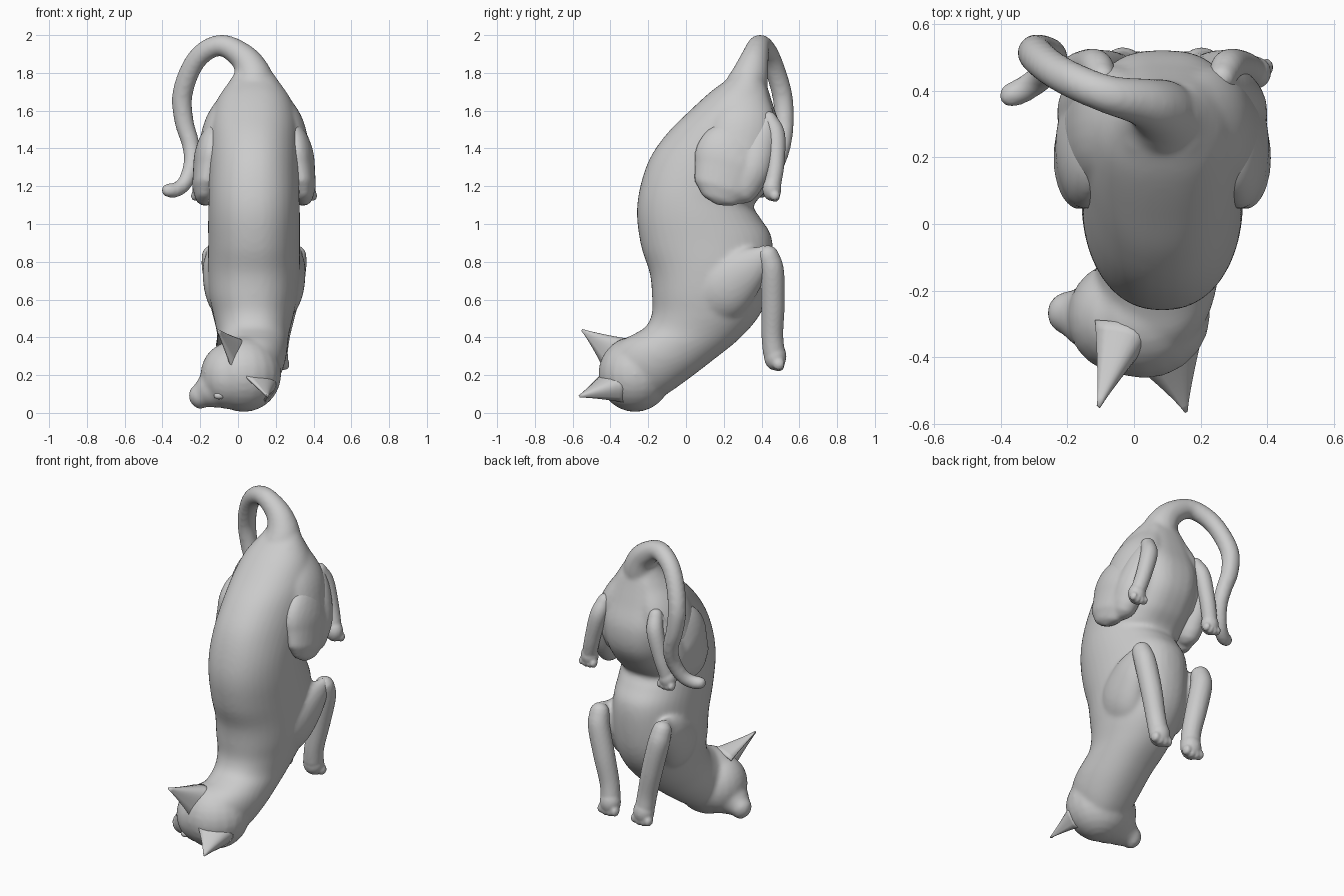
import bpy, bmesh, math
from mathutils import Vector, Matrix

if "Cube" in bpy.data.objects:
    bpy.data.objects.remove(bpy.data.objects["Cube"])

CX = 0.085  # symmetry plane of the trunk


def spline(pts, n=6):
    """Catmull-Rom resampling of tuples of any length."""
    pts = [Vector(p) for p in pts]
    p = [pts[0] * 2 - pts[1]] + pts + [pts[-1] * 2 - pts[-2]]
    out = []
    for i in range(1, len(p) - 2):
        a, b, c, d = p[i - 1:i + 3]
        for k in range(n):
            t = k / n
            out.append(0.5 * (2 * b + (c - a) * t + (2 * a - 5 * b + 4 * c - d) * t * t
                              + (3 * b - a - 3 * c + d) * t ** 3))
    return out + [pts[-1]]


def skin(bm, rings):
    """Bridge closed rings of points and cap both ends."""
    vs = [[bm.verts.new(p) for p in r] for r in rings]
    n = len(vs[0])
    for a, b in zip(vs, vs[1:]):
        for i in range(n):
            j = (i + 1) % n
            bm.faces.new((a[i], a[j], b[j], b[i]))
    bm.faces.new(vs[0][::-1])
    bm.faces.new(vs[-1])


def tube(bm, pts, flat=1.0, ref=(1, 0, 0), n=24):
    """Round-ended tube through (x, y, z, radius); flat scales it along ref."""
    path = spline(pts)
    ref = Vector(ref)
    caps = [math.radians(a) for a in (85, 60, 30)]
    d0 = (path[0].xyz - path[1].xyz).normalized()
    d1 = (path[-1].xyz - path[-2].xyz).normalized()
    stations = [(path[0].xyz + d0 * path[0][3] * math.sin(a), path[0][3] * math.cos(a), -d0) for a in caps]
    for i, p in enumerate(path):
        t = path[min(i + 1, len(path) - 1)].xyz - path[max(i - 1, 0)].xyz
        stations.append((p.xyz, p[3], t.normalized()))
    stations += [(path[-1].xyz + d1 * path[-1][3] * math.sin(a), path[-1][3] * math.cos(a), d1)
                 for a in reversed(caps)]
    rings = []
    for c, r, t in stations:
        u = (ref - t * ref.dot(t)).normalized()
        v = t.cross(u)
        rings.append([c + u * r * flat * math.cos(k * math.tau / n) + v * r * math.sin(k * math.tau / n)
                      for k in range(n)])
    skin(bm, rings)


def ball(bm, c, r):
    r = r if isinstance(r, tuple) else (r, r, r)
    bmesh.ops.create_uvsphere(bm, u_segments=20, v_segments=14, radius=1,
                              matrix=Matrix.Translation(c) @ Matrix.Diagonal((*r, 1)))


def finish(name, bm, voxel=0, smooth=0):
    bmesh.ops.recalc_face_normals(bm, faces=bm.faces)
    me = bpy.data.meshes.new(name)
    bm.to_mesh(me)
    bm.free()
    ob = bpy.data.objects.new(name, me)
    bpy.context.collection.objects.link(ob)
    if voxel:
        m = ob.modifiers.new("blend", 'REMESH')
        m.mode = 'VOXEL'
        m.voxel_size = voxel
        m.use_smooth_shade = True
    if smooth:
        m = ob.modifiers.new("soften", 'SMOOTH')
        m.factor, m.iterations = 0.5, smooth
    for f in me.polygons:
        f.use_smooth = True
    return ob


def on(s, pts):
    """Place leg points on side s of the trunk."""
    return [(CX + s * x, y, z, r) for x, y, z, r in pts]


# Trunk and neck: back point (y, z), belly point (y, z), centre x, half width
trunk = [
    (.30, 1.86, .41, 1.83, .08, .07), (.235, 1.78, .43, 1.73, .085, .13),
    (.13, 1.70, .475, 1.59, .085, .20), (.015, 1.595, .52, 1.45, .085, .235),
    (-.10, 1.48, .51, 1.31, .085, .24), (-.19, 1.35, .44, 1.19, .085, .24),
    (-.242, 1.20, .36, 1.10, .085, .24), (-.26, 1.05, .395, 1.03, .085, .243),
    (-.237, .88, .45, .94, .085, .243), (-.192, .74, .46, .81, .085, .243),
    (-.18, .62, .44, .64, .082, .235), (-.18, .53, .385, .51, .082, .213),
    (-.21, .46, .28, .39, .08, .192), (-.27, .42, .15, .285, .08, .183),
    (-.33, .39, .02, .185, .07, .182), (-.38, .35, -.10, .10, .055, .17),
    (-.42, .29, -.20, .045, .04, .13)]
bm = bmesh.new()
rings = []
for i, (yb, zb, yf, zf, cx, w) in enumerate(spline(trunk, 5)):
    c = Vector((cx, (yb + yf) / 2, (zb + zf) / 2))
    h = Vector((0, (yf - yb) / 2, (zf - zb) / 2))
    ring = []
    for k in range(40):
        ca, sa = math.cos(k * math.tau / 40), math.sin(k * math.tau / 40)
        e = .72 if sa > 0 and 5 < i < 30 else .88  # squarer rump and belly
        ring.append(c + Vector((w * math.copysign(abs(ca) ** e, ca), 0, 0)) + h * sa)
    rings.append(ring)
skin(bm, rings)
# Head, cheeks and muzzle, turned towards -x
ball(bm, (.03, -.27, .205), (.20, .195, .20))
ball(bm, (-.05, -.28, .195), (.15, .165, .175))
tube(bm, [(-.08, -.28, .15, .125), (-.15, -.275, .115, .098), (-.195, -.268, .092, .068)], ref=(0, 0, 1))
ball(bm, (-.20, -.265, .09), (.055, .062, .07))
# Tail
tube(bm, [(.085, .31, 1.70, .12), (.08, .34, 1.79, .098), (.03, .365, 1.88, .074), (-.08, .39, 1.945, .058),
          (-.18, .43, 1.91, .055), (-.25, .47, 1.82, .054), (-.295, .51, 1.68, .054), (-.285, .52, 1.54, .051),
          (-.25, .51, 1.42, .047), (-.245, .48, 1.32, .044), (-.28, .44, 1.22, .041), (-.33, .405, 1.18, .04),
          (-.37, .387, 1.178, .038)], ref=(0, 1, 0))
for s in (1, -1):
    # Shoulders and upper arms
    tube(bm, on(s, [(.10, .08, .57, .15), (.145, .19, .66, .175), (.19, .31, .755, .13), (.22, .415, .83, .06)]),
         flat=.66)
    # Hips
    tube(bm, on(s, [(.08, .31, 1.67, .13), (.14, .30, 1.53, .18), (.175, .27, 1.38, .19)]), flat=.66)
finish("body_head_tail", bm, 0.012, 10)

# Closed eyelids
bm = bmesh.new()
ball(bm, (-.165, -.345, .215), (.016, .028, .02))
ball(bm, (-.10, -.39, .09), (.028, .018, .018))
finish("eyelids", bm)


# Ears: flared shells from a base arc A-C-B up to the tip
def ear(name, a, c, b, tip):
    a, b, c, tip = map(Vector, (a, b, c, tip))
    ctrl = c * 2 - (a + b) / 2
    mid = (a + b + c) / 3
    bm = bmesh.new()
    rows = []
    for j in range(10):
        s = j / 9 * 0.97
        row = []
        for i in range(13):
            t = i / 12
            p = a * (1 - t) ** 2 + ctrl * 2 * t * (1 - t) + b * t * t
            row.append(bm.verts.new(mid.lerp(tip, s) + (p - mid) * (1 - s) ** 1.15))
        rows.append(row)
    for r, q in zip(rows, rows[1:]):
        for i in range(12):
            bm.faces.new((r[i], r[i + 1], q[i + 1], q[i]))
    ob = finish(name, bm)
    m = ob.modifiers.new("thickness", 'SOLIDIFY')
    m.thickness, m.offset = 0.012, 0


ear("ear_upper", (-.115, -.29, .355), (.03, -.33, .375), (-.03, -.43, .23), (-.11, -.555, .44))
ear("ear_lower", (.01, -.43, .22), (.19, -.35, .18), (.14, -.33, .06), (.155, -.57, .085))


# Paw hanging downwards, with four toes
def paw(bm, x, y, z, r):
    ball(bm, (x, y, z), (r, r * .95, r * 1.2))
    for k in (-1.5, -.5, .5, 1.5):
        drop = r * (.85 - .12 * abs(k))
        ball(bm, (x + k * r * .5, y + r * .3, z - drop), (r * .36, r * .5, r * .5))


for side, s in (("right", 1), ("left", -1)):
    # Thigh and knee
    bm = bmesh.new()
    tube(bm, on(s, [(.16, .37, 1.54, .10), (.195, .31, 1.44, .165), (.222, .245, 1.35, .198),
                    (.238, .218, 1.27, .18)]), flat=.48)
    # Folded shin
    tube(bm, on(s, [(.24, .30, 1.20, .095), (.235, .35, 1.30, .10), (.205, .395, 1.44, .085), (.185, .43, 1.55, .045)]),
         flat=.78)
    finish(side + "_thigh", bm, .012, 6)
    # Hind foot from hock to toes
    bm = bmesh.new()
    tube(bm, on(s, [(.18, .44, 1.555, .042), (.20, .475, 1.47, .05), (.24, .475, 1.32, .046), (.27, .46, 1.21, .044)]))
    paw(bm, CX + s * .275, .455, 1.185, .053)
    finish(side + "_hind_foot", bm, .008, 3)
    # Forearm and front paw
    bm = bmesh.new()
    tube(bm, on(s, [(.22, .435, .83, .058), (.21, .455, .75, .064), (.17, .46, .58, .063), (.135, .457, .42, .058),
                    (.12, .465, .32, .058)]))
    paw(bm, CX + s * .118, .472, .30, .063)
    finish(side + "_foreleg", bm, .009, 4)
